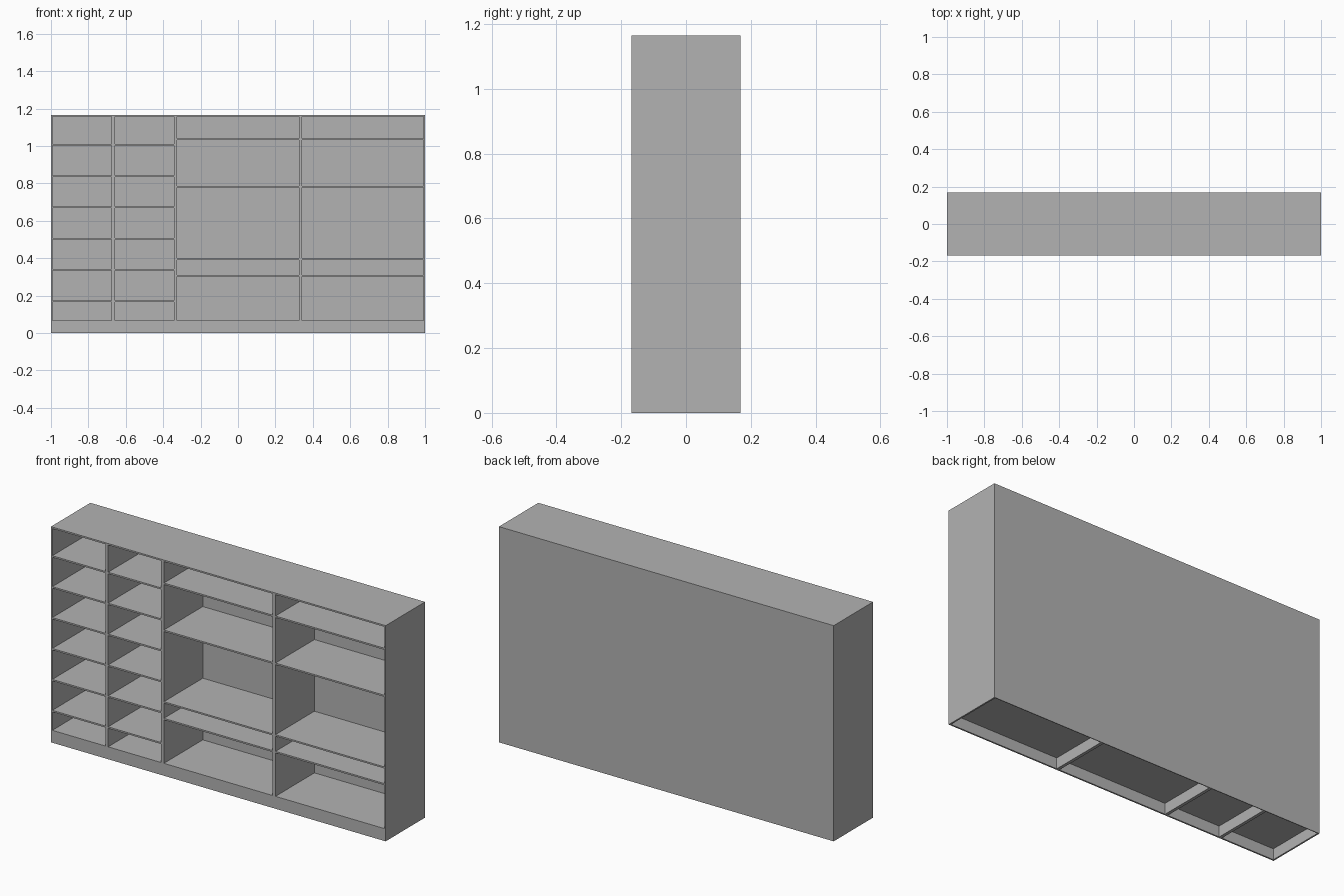
import bpy
import bmesh
from mathutils import Matrix

cube = bpy.data.objects.get("Cube")
if cube:
    bpy.data.objects.remove(cube, do_unlink=True)

HEIGHT = 1.165
HALF_DEPTH = 0.168
BOARD = 0.0084      # carcass board thickness
BACK = 0.004        # thin back sheet
FLOOR = 0.067       # top of the lowest shelf

grey = bpy.data.materials.new("light grey board")
grey.use_nodes = True
colour = (0.45, 0.45, 0.45, 1)
grey.diffuse_color = colour
grey.node_tree.nodes["Principled BSDF"].inputs["Base Color"].default_value = colour


def board(name, x, y, z):
    """Box from (min, max) ranges on each axis."""
    bm = bmesh.new()
    size = [b - a for a, b in (x, y, z)]
    centre = [(a + b) / 2 for a, b in (x, y, z)]
    bmesh.ops.create_cube(bm, size=1, matrix=Matrix.Diagonal((*size, 1)))
    mesh = bpy.data.meshes.new(name)
    bm.to_mesh(mesh)
    bm.free()
    mesh.materials.append(grey)
    obj = bpy.data.objects.new(name, mesh)
    obj.location = centre
    bpy.context.collection.objects.link(obj)
    return obj


def bookcase(name, left, right, shelf_tops):
    """Open-fronted case: sides, top, floor, plinth, back and shelves."""
    inside = (left + BOARD, right - BOARD)
    depth = (-HALF_DEPTH, HALF_DEPTH - BACK)
    # Side panels
    board(name + "_right_side", (left, inside[0]), depth, (0, HEIGHT))
    board(name + "_left_side", (inside[1], right), depth, (0, HEIGHT))
    # Top, back sheet and front plinth
    board(name + "_top", inside, depth, (HEIGHT - BOARD, HEIGHT))
    board(name + "_back", (left, right), (depth[1], HALF_DEPTH), (0, HEIGHT))
    board(name + "_plinth", inside, (-HALF_DEPTH, -HALF_DEPTH + BOARD), (0, FLOOR - BOARD))
    # Floor and shelves
    board(name + "_floor", inside, depth, (FLOOR - BOARD, FLOOR))
    for i, top in enumerate(shelf_tops):
        board(f"{name}_shelf_{i + 1}", inside, depth, (top - BOARD, top))


narrow_shelves = [0.175 + 0.167 * i for i in range(6)]
wide_shelves = [0.31, 0.4, 0.787, 1.041]

bookcase("narrow_case_outer", -1, -2 / 3, narrow_shelves)
bookcase("narrow_case_inner", -2 / 3, -1 / 3, narrow_shelves)
bookcase("wide_case_inner", -1 / 3, 1 / 3, wide_shelves)
bookcase("wide_case_outer", 1 / 3, 1, wide_shelves)
